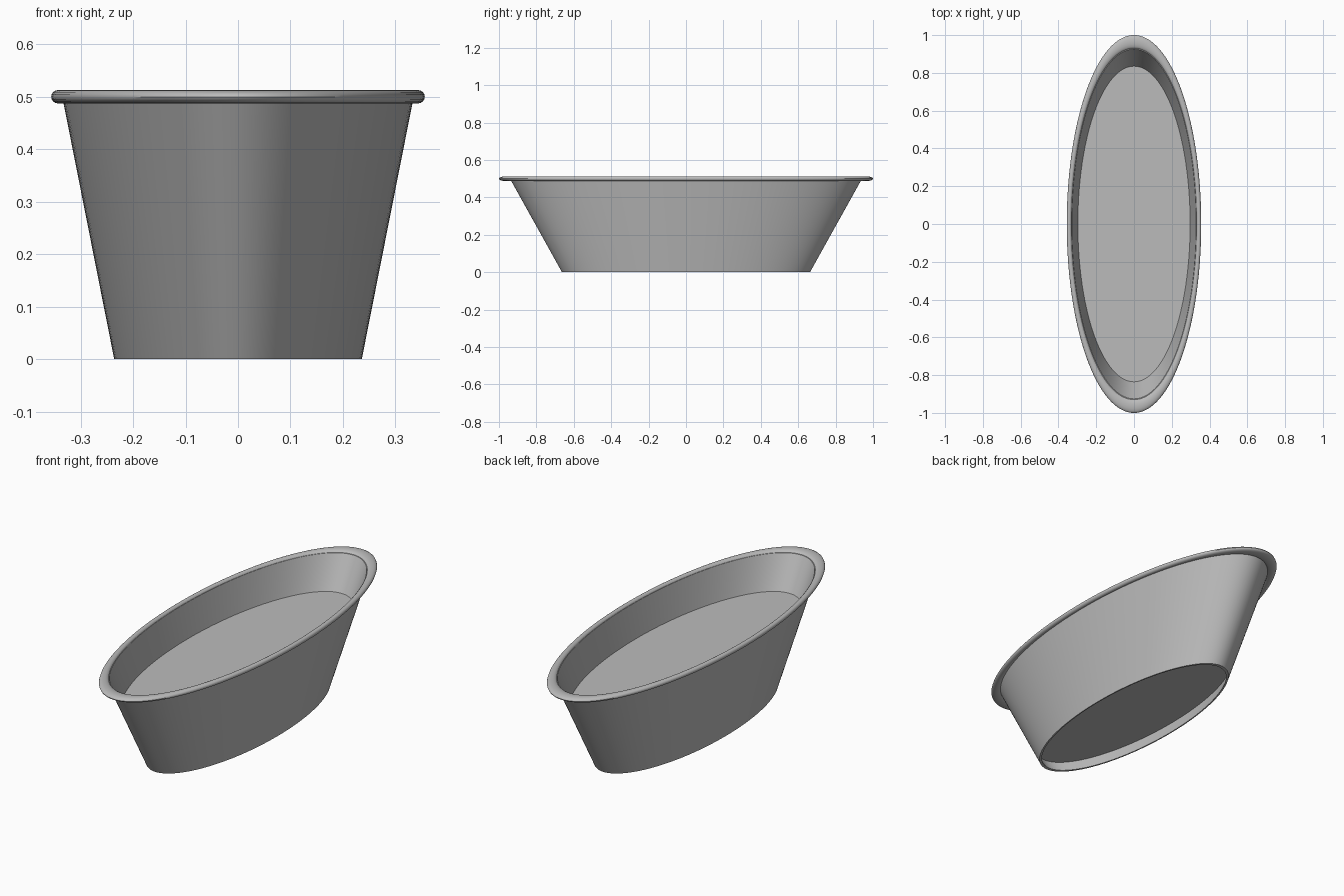
import bpy, bmesh, math

cube = bpy.data.objects.get("Cube")
if cube:
    bpy.data.objects.remove(cube, do_unlink=True)

SEGMENTS = 128
STRETCH = 2.81          # length of the oval relative to its width
SLOPE = 0.198           # outward lean of the wall
BASE_RADIUS = 0.236
WALL = 0.006
FLOOR_Z, RECESS_Z, WALL_TOP = 0.34, 0.06, 0.502

grey = bpy.data.materials.new("plain grey")
grey.use_nodes = True
colour = (0.5, 0.5, 0.5, 1)
grey.diffuse_color = colour
grey.node_tree.nodes["Principled BSDF"].inputs["Base Color"].default_value = colour


def outer(z):
    return BASE_RADIUS + SLOPE * z


def inner(z):
    return outer(z) - WALL


def oval_lathe(name, profile, closed=False):
    """Sweep a (radius, height) profile around z, stretched into an oval."""
    bm = bmesh.new()
    rings = []
    for r, z in profile:
        if r == 0:
            rings.append([bm.verts.new((0, 0, z))] * SEGMENTS)
            continue
        angles = [math.tau * i / SEGMENTS for i in range(SEGMENTS)]
        rings.append([bm.verts.new((r * math.cos(a), r * STRETCH * math.sin(a), z))
                      for a in angles])
    pairs = list(zip(rings, rings[1:]))
    if closed:
        pairs.append((rings[-1], rings[0]))
    for low, high in pairs:
        for i in range(SEGMENTS):
            j = (i + 1) % SEGMENTS
            corners = dict.fromkeys((low[i], low[j], high[j], high[i]))
            bm.faces.new(list(corners))
    bmesh.ops.recalc_face_normals(bm, faces=bm.faces)
    mesh = bpy.data.meshes.new(name)
    bm.to_mesh(mesh)
    bm.free()
    mesh.materials.append(grey)
    obj = bpy.data.objects.new(name, mesh)
    bpy.context.collection.objects.link(obj)
    bpy.ops.object.select_all(action="DESELECT")
    obj.select_set(True)
    bpy.context.view_layer.objects.active = obj
    bpy.ops.object.shade_smooth_by_angle(angle=math.radians(35))
    return obj


# Tapered body: recessed underside, leaning wall and raised inside floor
oval_lathe("tub_body", [
    (0, RECESS_Z),
    (inner(RECESS_Z), RECESS_Z),
    (inner(0), 0),
    (outer(0), 0),
    (outer(WALL_TOP), WALL_TOP),
    (inner(WALL_TOP), WALL_TOP),
    (inner(FLOOR_Z), FLOOR_Z),
    (0, FLOOR_Z),
])

# Rolled rim
RIM_RADIUS, RIM_Z, RIM_THICK = 0.3433, 0.5, 0.0127
oval_lathe("rolled_rim", [
    (RIM_RADIUS + RIM_THICK * math.cos(math.tau * k / 16),
     RIM_Z + RIM_THICK * math.sin(math.tau * k / 16)) for k in range(16)
], closed=True)
